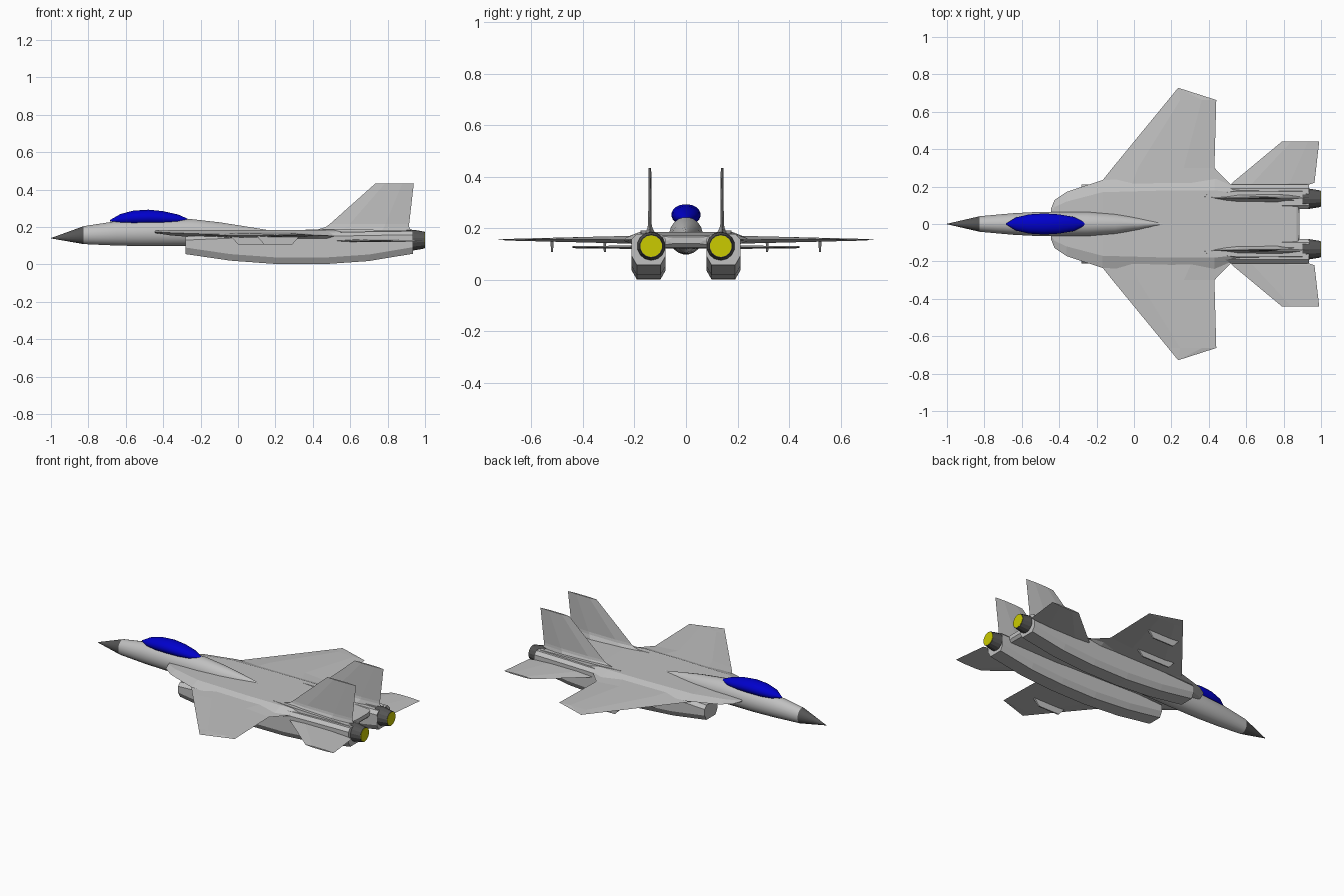
import bpy, bmesh, math

cube = bpy.data.objects.get("Cube")
if cube:
    bpy.data.objects.remove(cube, do_unlink=True)


def make_material(name, rgb):
    m = bpy.data.materials.new(name)
    m.use_nodes = True
    m.diffuse_color = (*rgb, 1)
    m.node_tree.nodes["Principled BSDF"].inputs["Base Color"].default_value = (*rgb, 1)
    return m


GREY = make_material("light grey", (0.53, 0.53, 0.53))
DARK = make_material("dark grey", (0.09, 0.09, 0.09))
BLUE = make_material("canopy blue", (0.0, 0.0, 0.6))
YELLOW = make_material("exhaust yellow", (0.6, 0.6, 0.0))


def loft(name, rings, mat, mirror=False, smooth=0):
    """Skin a list of equal-length rings and close both ends."""
    bm = bmesh.new()
    rows = [[bm.verts.new(p) for p in ring] for ring in rings]
    n = len(rows[0])
    for a, b in zip(rows, rows[1:]):
        for i in range(n):
            j = (i + 1) % n
            bm.faces.new((a[i], a[j], b[j], b[i]))
    bm.faces.new(rows[0])
    bm.faces.new(rows[-1])
    bmesh.ops.remove_doubles(bm, verts=bm.verts, dist=0.0001)
    bmesh.ops.recalc_face_normals(bm, faces=bm.faces)
    me = bpy.data.meshes.new(name)
    bm.to_mesh(me)
    bm.free()
    me.materials.append(mat)
    ob = bpy.data.objects.new(name, me)
    bpy.context.collection.objects.link(ob)
    if mirror:
        mod = ob.modifiers.new("mirror", 'MIRROR')
        mod.use_axis = (False, True, False)
    if smooth:
        bpy.ops.object.select_all(action='DESELECT')
        ob.select_set(True)
        bpy.context.view_layer.objects.active = ob
        bpy.ops.object.shade_smooth_by_angle(angle=math.radians(smooth))
    return ob


def oval(x, bottom, top, half_width, n=20, y=0):
    zc, hh = (top + bottom) / 2, (top - bottom) / 2
    turn = [2 * math.pi * (i + 0.5) / n for i in range(n)]
    return [(x, y + half_width * math.cos(t), zc + hh * math.sin(t)) for t in turn]


def foil(front, back, thick):
    """Thin six-point wing section as (chord, offset) pairs."""
    c = back - front
    a, b, h = front + 0.25 * c, front + 0.7 * c, thick / 2
    return [(front, 0), (a, h), (b, h), (back, 0), (b, -h), (a, -h)]


def flat_wing(name, stations, z):
    rings = [[(x, y, z + o) for x, o in foil(f, b, t)] for y, f, b, t in stations]
    return loft(name, rings, GREY, mirror=True)


# Forward fuselage, nose and canopy
loft("fuselage", [oval(*s) for s in (
    (-0.825, 0.108, 0.205, 0.042), (-0.65, 0.1, 0.232, 0.058),
    (-0.5, 0.097, 0.24, 0.066), (-0.25, 0.098, 0.243, 0.066),
    (-0.1, 0.1, 0.226, 0.056), (0.02, 0.105, 0.207, 0.038),
    (0.16, 0.13, 0.184, 0.006))], GREY, smooth=40)
loft("nose_cone", [oval(-1, 0.139, 0.141, 0.001),
                   oval(-0.825, 0.108, 0.205, 0.042)], DARK, smooth=40)
loft("canopy", [oval(x, 0.235 - d, 0.235 + h, w) for x, d, h, w in (
    (-0.685, 0.004, 0.002, 0.002), (-0.63, 0.02, 0.034, 0.036),
    (-0.56, 0.025, 0.053, 0.052), (-0.48, 0.025, 0.058, 0.057),
    (-0.4, 0.025, 0.05, 0.052), (-0.32, 0.02, 0.032, 0.038),
    (-0.255, 0.004, 0.003, 0.004))], BLUE, smooth=40)


# Blended centre body with forward strakes
def deck(x, flat, edge, top, bottom):
    mid = (top + bottom) / 2
    return [(x, edge, mid), (x, flat, top), (x, -flat, top),
            (x, -edge, mid), (x, -flat, bottom), (x, flat, bottom)]


loft("centre_body", [deck(*s) for s in (
    (-0.445, 0.06, 0.078, 0.18, 0.168), (-0.425, 0.09, 0.128, 0.181, 0.165),
    (-0.36, 0.12, 0.172, 0.183, 0.155), (-0.168, 0.17, 0.235, 0.185, 0.14),
    (0.2, 0.18, 0.25, 0.185, 0.13), (0.43, 0.18, 0.25, 0.185, 0.125),
    (0.52, 0.17, 0.21, 0.184, 0.12), (0.87, 0.15, 0.18, 0.172, 0.125),
    (0.885, 0.05, 0.07, 0.165, 0.14))], GREY)

# Lifting surfaces
flat_wing("wings", ((0.15, -0.24, 0.53, 0.03), (0.213, -0.185, 0.515, 0.03),
                    (0.3, -0.115, 0.43, 0.026), (0.663, 0.183, 0.44, 0.008),
                    (0.727, 0.235, 0.24, 0.002)), 0.155)
flat_wing("tailplanes", ((0.16, 0.5, 0.83, 0.014), (0.19, 0.51, 0.87, 0.014),
                         (0.22, 0.525, 0.965, 0.013), (0.44, 0.79, 0.99, 0.008)), 0.126)

# Upright fins with flared roots
loft("fins", [[(x, 0.14 + o, z) for x, o in foil(f, b, t)] for z, f, b, t in (
    (0.17, 0.37, 0.93, 0.05), (0.2, 0.47, 0.915, 0.02),
    (0.215, 0.49, 0.915, 0.014), (0.433, 0.735, 0.94, 0.01))], GREY, mirror=True)


# Tail booms beside the engines
def box_ring(x, y, half, low, high):
    return [(x, y - half, low), (x, y + half, low),
            (x, y + half * 0.7, high), (x, y - half * 0.7, high)]


loft("tail_booms", [box_ring(*s) for s in (
    (0.36, 0.15, 0.004, 0.16, 0.186), (0.55, 0.155, 0.03, 0.14, 0.19),
    (0.92, 0.15, 0.035, 0.12, 0.18))], GREY, mirror=True)


# Engine nacelles with chamfered lower edges
def nacelle(x, bottom, top):
    y, w, v = 0.145, 0.066, 0.046
    return [(x, y - w, top - 0.02), (x, y - v, top), (x, y + v, top),
            (x, y + w, top - 0.02), (x, y + w, bottom + 0.035),
            (x, y + v, bottom), (x, y - v, bottom), (x, y - w, bottom + 0.035)]


loft("nacelles", [nacelle(*s) for s in (
    (-0.28, 0.055, 0.15), (-0.04, 0.02, 0.16), (0.22, 0.001, 0.165),
    (0.47, 0.002, 0.17), (0.7, 0.018, 0.175), (0.935, 0.057, 0.178))],
    GREY, mirror=True)

# Exhaust nozzles and their glowing ends
loft("nozzles", [oval(x, 0.13 - r, 0.13 + r, r, 14, 0.135) for x, r in (
    (0.9, 0.056), (0.94, 0.055), (0.998, 0.045))], DARK, mirror=True)
loft("exhausts", [oval(x, 0.13 - r, 0.13 + r, r, 14, 0.135) for x, r in (
    (0.994, 0.042), (1.0, 0.042))], YELLOW, mirror=True)

# Pylons under the wings
for name, y, front, back in (("inner_pylons", 0.315, -0.04, 0.24),
                             ("outer_pylons", 0.52, 0.1, 0.33)):
    loft(name, [[(front + i, y + s, z), (back - i, y + s, z),
                 (back - i, y - s, z), (front + i, y - s, z)]
                for z, i, s in ((0.107, 0.04, 0.004), (0.152, 0, 0.006))],
         GREY, mirror=True)
